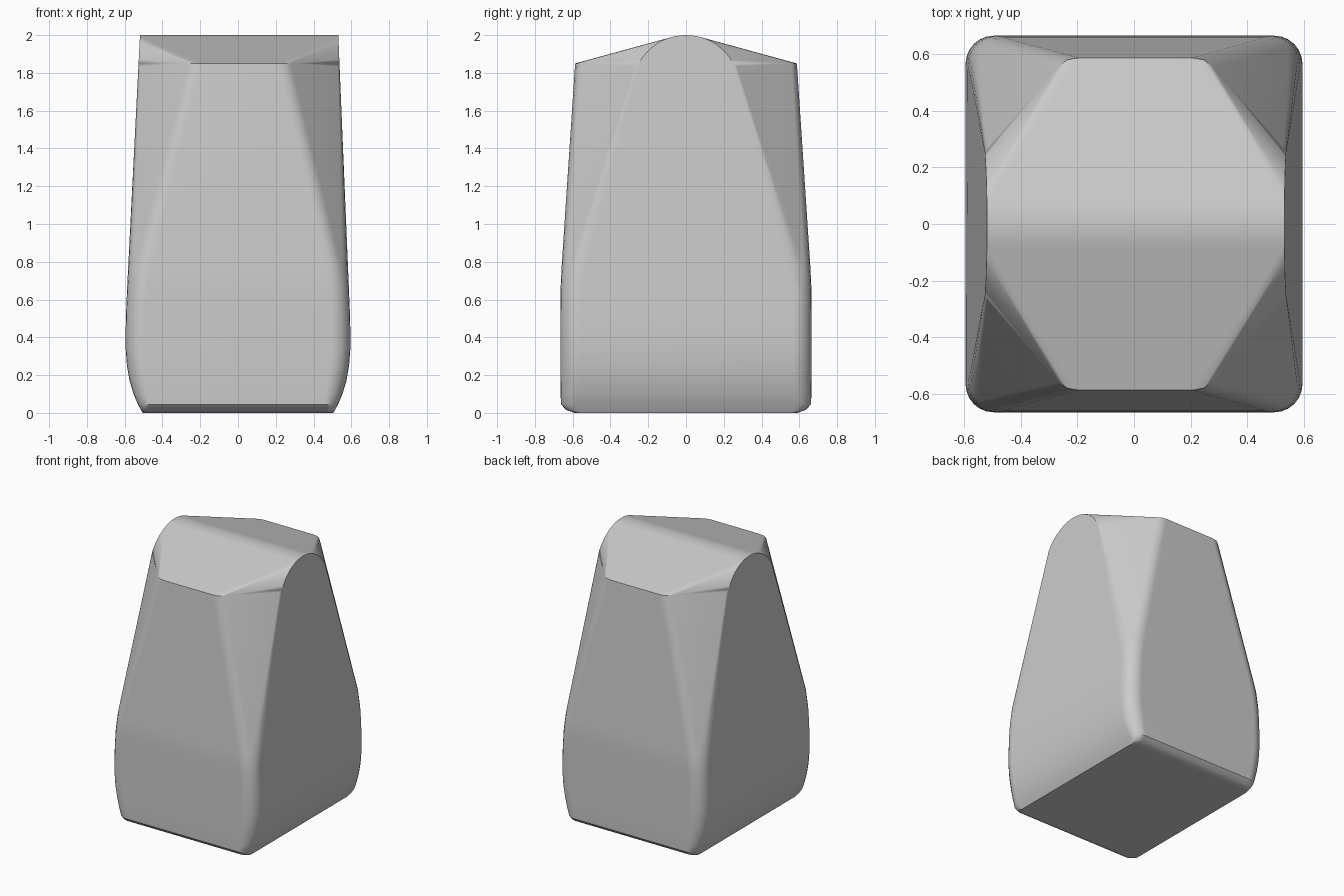
import bpy, bmesh, math

cube = bpy.data.objects.get("Cube")
if cube:
    bpy.data.objects.remove(cube, do_unlink=True)

grey = bpy.data.materials.new("plain grey")
grey.use_nodes = True
colour = (0.6, 0.6, 0.6, 1)
grey.diffuse_color = colour
grey.node_tree.nodes["Principled BSDF"].inputs["Base Color"].default_value = colour

bm = bmesh.new()


def mirrored(x, y, z):
    """Add a point in all four quadrants; the top leans slightly to the left."""
    lean = 0.006 * max(0, z - 0.8) / 1.2
    for sx in (-1, 1):
        for sy in (-1, 1):
            bm.verts.new((sx * x + lean, sy * y, z))


def rounded_ring(z, hx, hy, r, steps=6):
    for i in range(steps + 1):
        a = math.pi / 2 * i / steps
        mirrored(hx - r + r * math.cos(a), hy - r + r * math.sin(a), z)


# Rounded lower body: height, half width, half depth, corner radius
for ring in [(0, 0.505, 0.59, 0.03), (0.015, 0.513, 0.633, 0.05),
             (0.045, 0.53, 0.662, 0.075), (0.1, 0.553, 0.664, 0.09),
             (0.17, 0.574, 0.665, 0.1), (0.25, 0.588, 0.665, 0.1),
             (0.34, 0.595, 0.665, 0.1), (0.43, 0.595, 0.665, 0.1),
             (0.54, 0.592, 0.665, 0.1), (0.66, 0.587, 0.664, 0.105),
             (0.78, 0.581, 0.658, 0.12)]:
    rounded_ring(*ring)

# Eaves with softened ends
for x, y in [(0.2, 0.587), (0.24, 0.58), (0.272, 0.557)]:
    mirrored(x, y, 1.85)

# Arched gable ends, which the roof and corner facets stretch to
radius = 0.283
for i in range(13):
    a = math.radians(62) * i / 12
    z = 2 - radius * (1 - math.cos(a))
    mirrored(0.525 + 0.045 * (2 - z), radius * math.sin(a), z)
mirrored(0.523, 0.268, 1.835)

bmesh.ops.remove_doubles(bm, verts=bm.verts[:], dist=0.0005)
hull = bmesh.ops.convex_hull(bm, input=bm.verts[:])
loose = [v for v in bm.verts if not v.link_faces]
bmesh.ops.delete(bm, geom=loose, context='VERTS')
bmesh.ops.dissolve_limit(bm, angle_limit=math.radians(0.6),
                         verts=bm.verts[:], edges=bm.edges[:])
bmesh.ops.recalc_face_normals(bm, faces=bm.faces[:])

mesh = bpy.data.meshes.new("tapered_body")
bm.to_mesh(mesh)
bm.free()
mesh.materials.append(grey)
body = bpy.data.objects.new("tapered_body", mesh)
bpy.context.collection.objects.link(body)

# Smooth bends, crisp roof edges
bpy.ops.object.select_all(action='DESELECT')
body.select_set(True)
bpy.context.view_layer.objects.active = body
bpy.ops.object.shade_smooth_by_angle(angle=math.radians(32))
weighted = body.modifiers.new("even_shading", 'WEIGHTED_NORMAL')
weighted.keep_sharp = True
